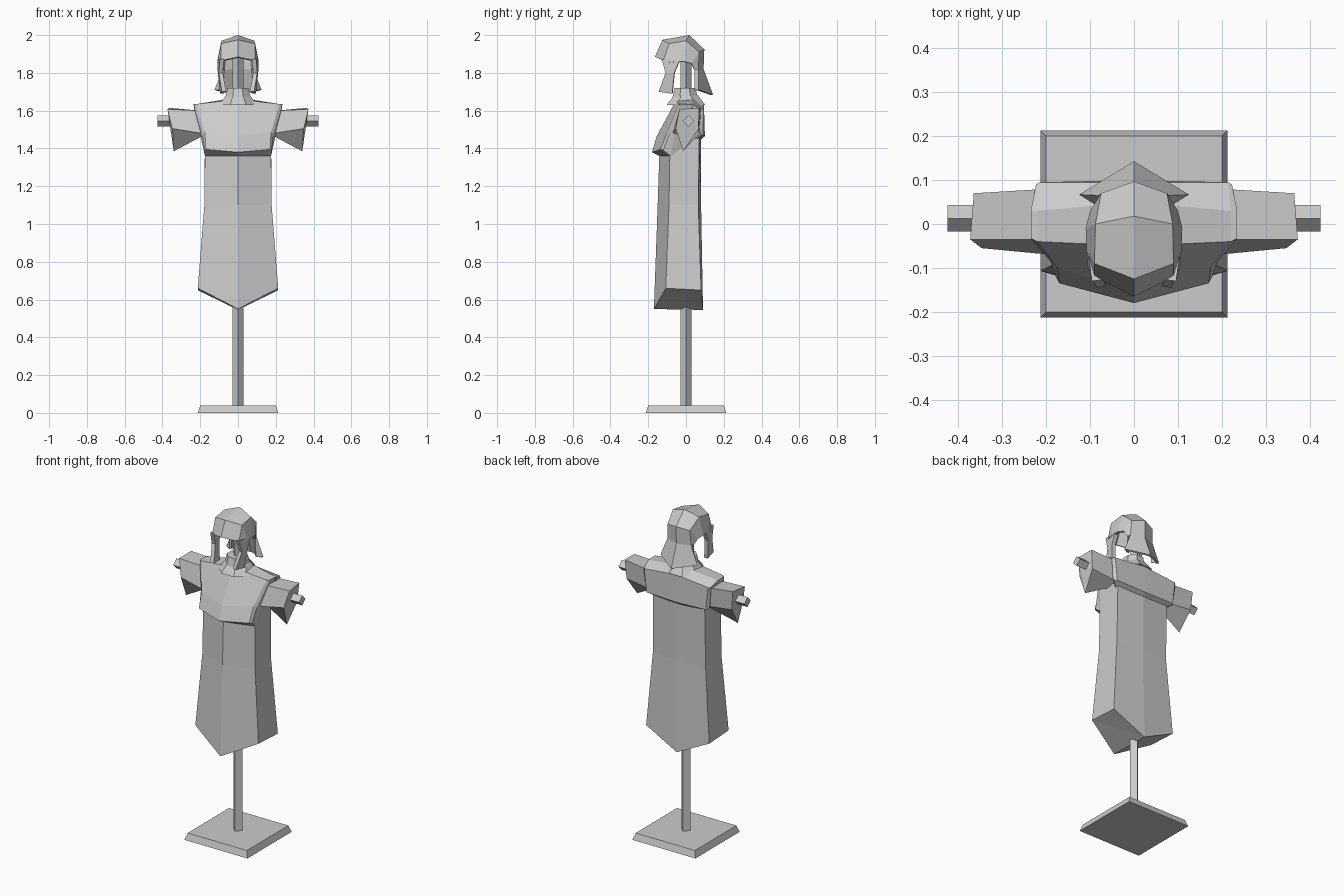
import bpy
import bmesh
import math
from mathutils import Matrix

cube = bpy.data.objects.get("Cube")
if cube:
    bpy.data.objects.remove(cube, do_unlink=True)

# One plain grey for the whole stand
grey = bpy.data.materials.new("plain grey")
grey.use_nodes = True
shade = (0.6, 0.6, 0.6, 1)
grey.diffuse_color = shade
grey.node_tree.nodes["Principled BSDF"].inputs["Base Color"].default_value = shade


def finish(name, bm, mirror=False, thickness=0):
    """Turn a bmesh into a flat-shaded object, optionally thickened and mirrored."""
    bmesh.ops.recalc_face_normals(bm, faces=bm.faces)
    mesh = bpy.data.meshes.new(name)
    bm.to_mesh(mesh)
    bm.free()
    mesh.materials.append(grey)
    obj = bpy.data.objects.new(name, mesh)
    bpy.context.collection.objects.link(obj)
    if thickness:
        solid = obj.modifiers.new("thickness", "SOLIDIFY")
        solid.thickness = thickness
        solid.offset = -1
    if mirror:
        mod = obj.modifiers.new("mirror", "MIRROR")
        mod.use_clip = True
        mod.merge_threshold = 0.001
    return obj


def loft(name, rows, closed=False, cap=False, thickness=0):
    """Skin matching rows of points on the +x half, then mirror the result."""
    bm = bmesh.new()
    grid = [[bm.verts.new(p) for p in row] for row in rows]
    count = len(rows[0])
    for a, b in zip(grid, grid[1:]):
        for i in range(count if closed else count - 1):
            j = (i + 1) % count
            bm.faces.new((a[i], a[j], b[j], b[i]))
    if cap:
        end = bm.faces.new(grid[-1])
        bmesh.ops.triangulate(bm, faces=[end])
    return finish(name, bm, True, thickness)


def prism(name, sides, r1, r2, depth, matrix):
    bm = bmesh.new()
    bmesh.ops.create_cone(bm, cap_ends=True, segments=sides, radius1=r1,
                          radius2=r2, depth=depth, matrix=matrix)
    return finish(name, bm)


def at(x, y, z):
    return Matrix.Translation((x, y, z))


# Foot plate, upright and cross bar
quarter = Matrix.Rotation(math.pi / 4, 4, "Z")
root = math.sqrt(2)
prism("base_plate", 4, 0.213 * root, 0.2 * root, 0.04, at(0, 0, 0.02) @ quarter)
prism("upright_pole", 4, 0.03, 0.03, 1.88, at(0, 0, 0.96))
prism("cross_bar", 4, 0.03, 0.03, 0.85,
      at(0, 0.013, 1.545) @ Matrix.Rotation(math.pi / 2, 4, "Y"))

# Long hanging tunic: front centre, front side, back side, back centre
loft("tunic", [
    [(0, -0.14, 1.4), (0.175, -0.085, 1.4), (0.175, 0.07, 1.47), (0, 0.08, 1.47)],
    [(0, -0.15, 1.1), (0.178, -0.09, 1.1), (0.178, 0.065, 1.1), (0, 0.08, 1.1)],
    [(0, -0.17, 0.55), (0.213, -0.107, 0.66), (0.213, 0.08, 0.65), (0, 0.09, 0.545)],
], cap=True)

# Chest mantle: centre profile, front-to-back, then the arm-hole profile
loft("mantle", [
    [(0, -0.05, 1.66), (0, -0.155, 1.465), (0, -0.18, 1.38), (0, -0.13, 1.355),
     (0, 0.07, 1.44), (0, 0.1, 1.465), (0, 0.095, 1.63), (0, 0.05, 1.67)],
    [(0.22, -0.04, 1.635), (0.175, -0.1, 1.485), (0.17, -0.135, 1.395), (0.165, -0.09, 1.36),
     (0.165, 0.06, 1.45), (0.2, 0.095, 1.47), (0.215, 0.095, 1.61), (0.22, 0.03, 1.635)],
    [(0.235, -0.033, 1.635), (0.19, -0.085, 1.485), (0.178, -0.12, 1.39), (0.175, -0.08, 1.36),
     (0.175, 0.05, 1.45), (0.21, 0.08, 1.47), (0.223, 0.09, 1.605), (0.235, 0.03, 1.633)],
], closed=True, cap=True)

# Short drooping sleeves
loft("sleeves", [
    [(0.2, -0.035, 1.6), (0.2, 0.08, 1.6), (0.19, 0.07, 1.48),
     (0.19, 0, 1.465), (0.19, -0.07, 1.48)],
    [(0.373, -0.035, 1.608), (0.365, 0.07, 1.615), (0.355, 0.065, 1.5),
     (0.34, -0.015, 1.385), (0.347, -0.055, 1.505)],
], closed=True, cap=True)

# Stepped collar around the pole
turn = Matrix.Rotation(math.pi / 8, 4, "Z")
prism("collar_flare", 8, 0.11, 0.07, 0.05, at(0, 0, 1.655) @ turn)
prism("collar_band", 8, 0.072, 0.06, 0.05, at(0, -0.005, 1.695) @ turn)

# Helmet shell: crest line, upper side line and lower rim, brow to nape
loft("helmet_shell", [
    [(0, -0.165, 1.885), (0, -0.125, 1.975), (0, 0.018, 2.0),
     (0, 0.097, 1.925), (0, 0.093, 1.82), (0, 0.143, 1.685)],
    [(0.09, -0.12, 1.865), (0.09, -0.09, 1.955), (0.088, 0, 1.97),
     (0.075, 0.07, 1.91), (0.08, 0.065, 1.82), (0.125, 0.067, 1.71)],
    [(0.105, -0.1, 1.855), (0.108, -0.06, 1.86), (0.11, -0.01, 1.86),
     (0.1, 0.03, 1.85), (0.085, 0.045, 1.815), (0.09, 0.045, 1.71)],
], thickness=0.012)

# Cheek guards hanging from the rim
loft("cheek_guards", [
    [(0.096, -0.13, 1.875), (0.109, -0.035, 1.865)],
    [(0.102, -0.108, 1.8), (0.107, -0.062, 1.8)],
    [(0.085, -0.145, 1.7), (0.095, -0.073, 1.69)],
], thickness=0.022)
